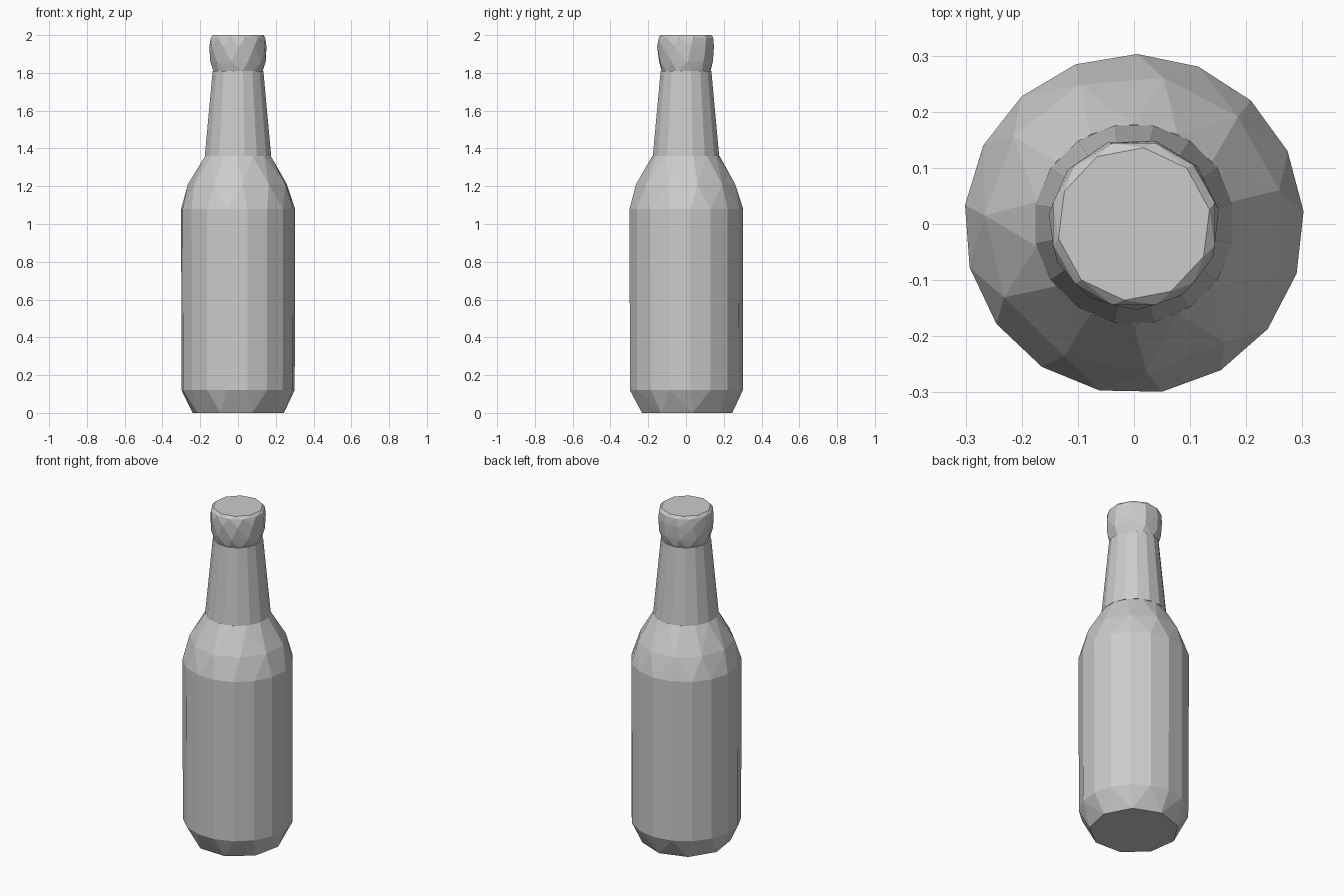
import bpy, bmesh
from math import sin, cos, pi

cube = bpy.data.objects.get("Cube")
if cube:
    bpy.data.objects.remove(cube)

grey = bpy.data.materials.new("plain grey")
grey.use_nodes = True
colour = (0.6, 0.6, 0.6, 1)
grey.diffuse_color = colour
grey.node_tree.nodes["Principled BSDF"].inputs["Base Color"].default_value = colour


def ring(bm, z, radius, sides, turn):
    """Add one ring of points; turn is a fraction of a side."""
    return [bm.verts.new((radius * cos(2 * pi * (i + turn) / sides),
                          radius * sin(2 * pi * (i + turn) / sides), z))
            for i in range(sides)]


def faceted_part(name, rings):
    """Wrap rings of differing side counts in one irregularly faceted skin."""
    bm = bmesh.new()
    for z, radius, sides, turn in rings:
        ring(bm, z, radius, sides, turn)
    hull = bmesh.ops.convex_hull(bm, input=bm.verts[:])
    spare = [v for v in bm.verts if not v.link_faces]
    bmesh.ops.delete(bm, geom=spare, context='VERTS')
    bmesh.ops.dissolve_limit(bm, angle_limit=0.02, verts=bm.verts[:], edges=bm.edges[:])
    bmesh.ops.recalc_face_normals(bm, faces=bm.faces[:])
    mesh = bpy.data.meshes.new(name)
    bm.to_mesh(mesh)
    bm.free()
    mesh.materials.append(grey)
    obj = bpy.data.objects.new(name, mesh)
    bpy.context.collection.objects.link(obj)
    return obj


# Body: narrow base, straight wall, sloping shoulder (z, radius, sides, turn)
faceted_part("bottle_body", [
    (0.0, 0.245, 9, 0.2),
    (0.12, 0.301, 17, 0.2),
    (1.08, 0.303, 17, 0.2),
    (1.21, 0.266, 11, 0.4),
    (1.36, 0.178, 14, 0.5),
])

# Neck: plain taper, slightly overhanging the shoulder
faceted_part("bottle_neck", [
    (1.36, 0.179, 16, 0.5),
    (1.81, 0.137, 16, 0.5),
])

# Cap: rounded lip with a flat top
faceted_part("bottle_cap", [
    (1.805, 0.130, 12, 0.3),
    (1.86, 0.147, 10, 0.1),
    (1.94, 0.153, 11, 0.3),
    (1.985, 0.149, 12, 0.5),
    (2.0, 0.137, 10, 0.3),
])
